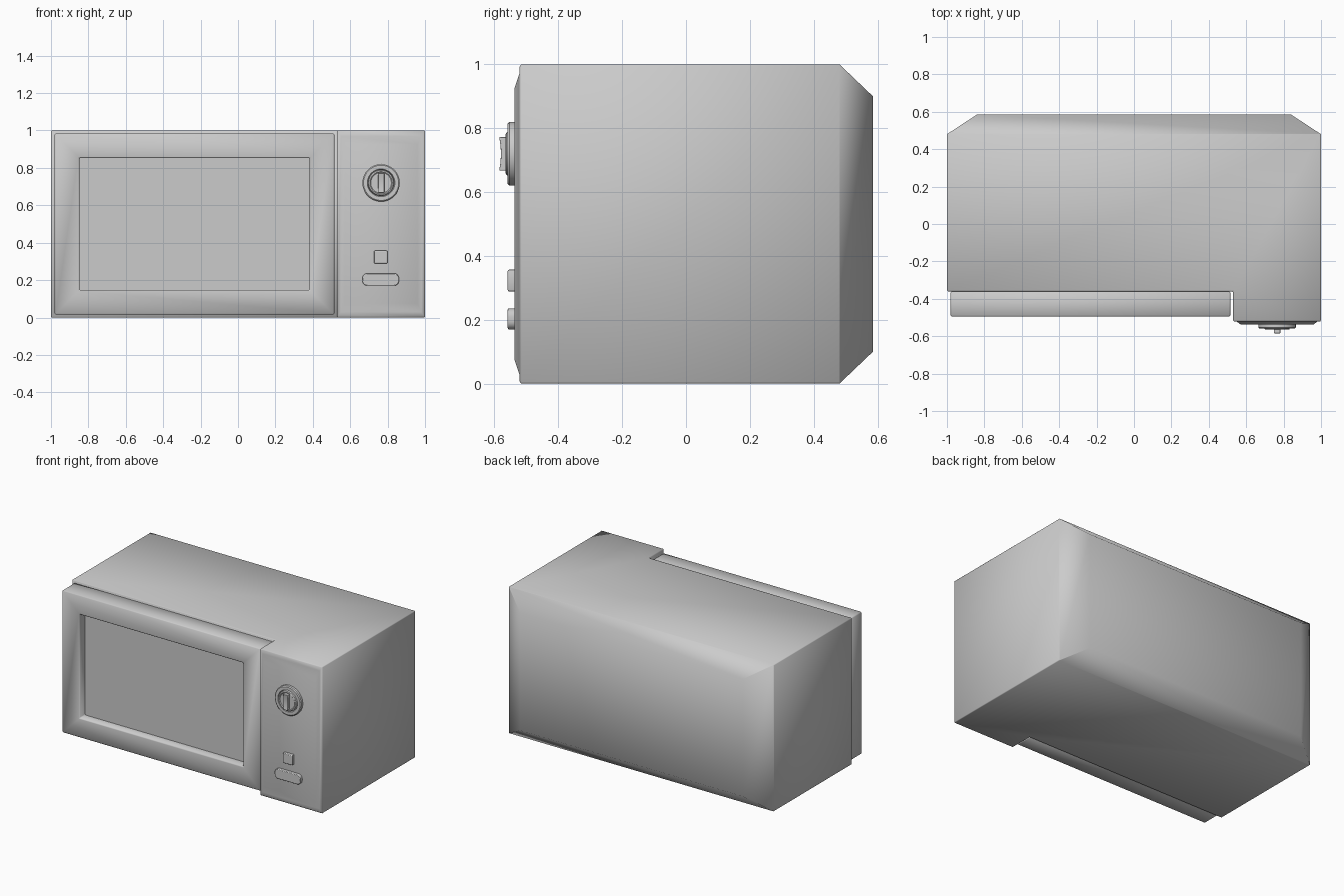
import bpy, bmesh, math
from mathutils import Vector

if "Cube" in bpy.data.objects:
    bpy.data.objects.remove(bpy.data.objects["Cube"])


def finish(name, bm, bevel=0.0, segments=1, angle=None):
    """Turn a bmesh into a smooth-shaded object, optionally with softened edges."""
    bmesh.ops.recalc_face_normals(bm, faces=bm.faces)
    me = bpy.data.meshes.new(name)
    bm.to_mesh(me)
    bm.free()
    ob = bpy.data.objects.new(name, me)
    bpy.context.collection.objects.link(ob)
    for p in me.polygons:
        p.use_smooth = True
    if bevel:
        m = ob.modifiers.new("edge_bevel", 'BEVEL')
        m.width, m.segments = bevel, segments
        m.limit_method, m.angle_limit = 'ANGLE', math.radians(62)
    if angle:
        bpy.ops.object.select_all(action='DESELECT')
        ob.select_set(True)
        bpy.context.view_layer.objects.active = ob
        bpy.ops.object.shade_smooth_by_angle(angle=math.radians(angle))
    return ob


def prism(points, direction):
    """Closed solid from a 3D outline swept along a direction."""
    bm = bmesh.new()
    d = Vector(direction)
    a = [bm.verts.new(p) for p in points]
    b = [bm.verts.new(Vector(p) + d) for p in points]
    bm.faces.new(a)
    bm.faces.new(b[::-1])
    for i in range(len(a)):
        j = (i + 1) % len(a)
        bm.faces.new((a[i], b[i], b[j], a[j]))
    bmesh.ops.recalc_face_normals(bm, faces=bm.faces)
    return bm


def step(bm, face, y, mx, mz):
    """Extrude a front/back face to depth y, drawing its rim in by margins mx, mz."""
    new = bmesh.ops.extrude_discrete_faces(bm, faces=[face])['faces'][0]
    c = new.calc_center_median()
    for v in new.verts:
        v.co.x += math.copysign(mx, c.x - v.co.x)
        v.co.z += math.copysign(mz, c.z - v.co.z)
        v.co.y = y
    return new


def face_at(bm, y):
    return next(f for f in bm.faces if all(abs(v.co.y - y) < 1e-4 for v in f.verts))


# Case: L-shaped plan, tapered back, gently raised control panel
plan = [(-1, -0.36), (0.53, -0.36), (0.53, -0.52), (1, -0.52), (1, 0.48), (-1, 0.48)]
bm = prism([(x, y, 0) for x, y in plan], (0, 0, 1))
step(bm, face_at(bm, 0.48), 0.585, 0.16, 0.1)
rim = step(bm, face_at(bm, -0.52), -0.522, 0.02, 0.03)
step(bm, rim, -0.537, 0.02, 0.045)
finish("case", bm, 0.005)

# Door frame with recessed opening
X0, X1, Z0, Z1 = -0.98, 0.515, 0.015, 0.985
bm = prism([(X0, -0.36, Z0), (X1, -0.36, Z0), (X1, -0.36, Z1), (X0, -0.36, Z1)],
           (0, -0.135, 0))
opening = step(bm, face_at(bm, -0.495), -0.495, 0.132, 0.132)
pane = step(bm, opening, -0.435, 0, 0)
corners = [v.co.copy() for v in pane.verts]
bmesh.ops.delete(bm, geom=[pane], context='FACES_ONLY')
finish("door_frame", bm, 0.006)

# Flat window pane
bm = bmesh.new()
bm.faces.new([bm.verts.new(c) for c in corners])
if bm.faces[:][0].calc_area() > 0:
    bm.normal_update()
    if bm.faces[:][0].normal.y > 0:
        bmesh.ops.reverse_faces(bm, faces=bm.faces)
finish("door_window", bm, angle=30)


# Push buttons
def button(name, cx, cz, w, h, r, n):
    pts = []
    for k, (sx, sz) in enumerate([(1, 1), (-1, 1), (-1, -1), (1, -1)]):
        for i in range(n + 1):
            a = math.radians(90 * (k + i / n))
            pts.append((cx + sx * (w / 2 - r) + r * math.cos(a), -0.53,
                        cz + sz * (h / 2 - r) + r * math.sin(a)))
    finish(name, prism(pts, (0, -0.028, 0)), 0.004, 2, 40)


button("square_button", 0.763, 0.323, 0.072, 0.068, 0.005, 2)
button("long_button", 0.763, 0.203, 0.195, 0.066, 0.026, 5)


# Dial: stepped turned base and a waisted grip bar
CX, CZ, N = 0.765, 0.72, 40
profile = [(0.1, -0.53), (0.1, -0.553), (0.094, -0.558), (0.074, -0.558), (0.07, -0.549),
           (0.067, -0.562), (0.06, -0.565), (0.055, -0.561)]
bm = bmesh.new()
rings = [[bm.verts.new((CX + r * math.cos(2 * math.pi * i / N), y,
                        CZ + r * math.sin(2 * math.pi * i / N))) for i in range(N)]
         for r, y in profile]
for a, b in zip(rings, rings[1:]):
    for i in range(N):
        j = (i + 1) % N
        bm.faces.new((a[i], a[j], b[j], b[i]))
bm.faces.new(rings[0])
bm.faces.new(rings[-1])
finish("dial", bm, angle=35)

side = [(-0.55, 0.053), (-0.585, 0.053), (-0.581, 0.03), (-0.579, 0),
        (-0.581, -0.03), (-0.585, -0.053), (-0.55, -0.053)]
bm = prism([(CX - 0.017, y, CZ + z) for y, z in side], (0.034, 0, 0))
finish("dial_grip", bm, 0.003, 2, 35)
